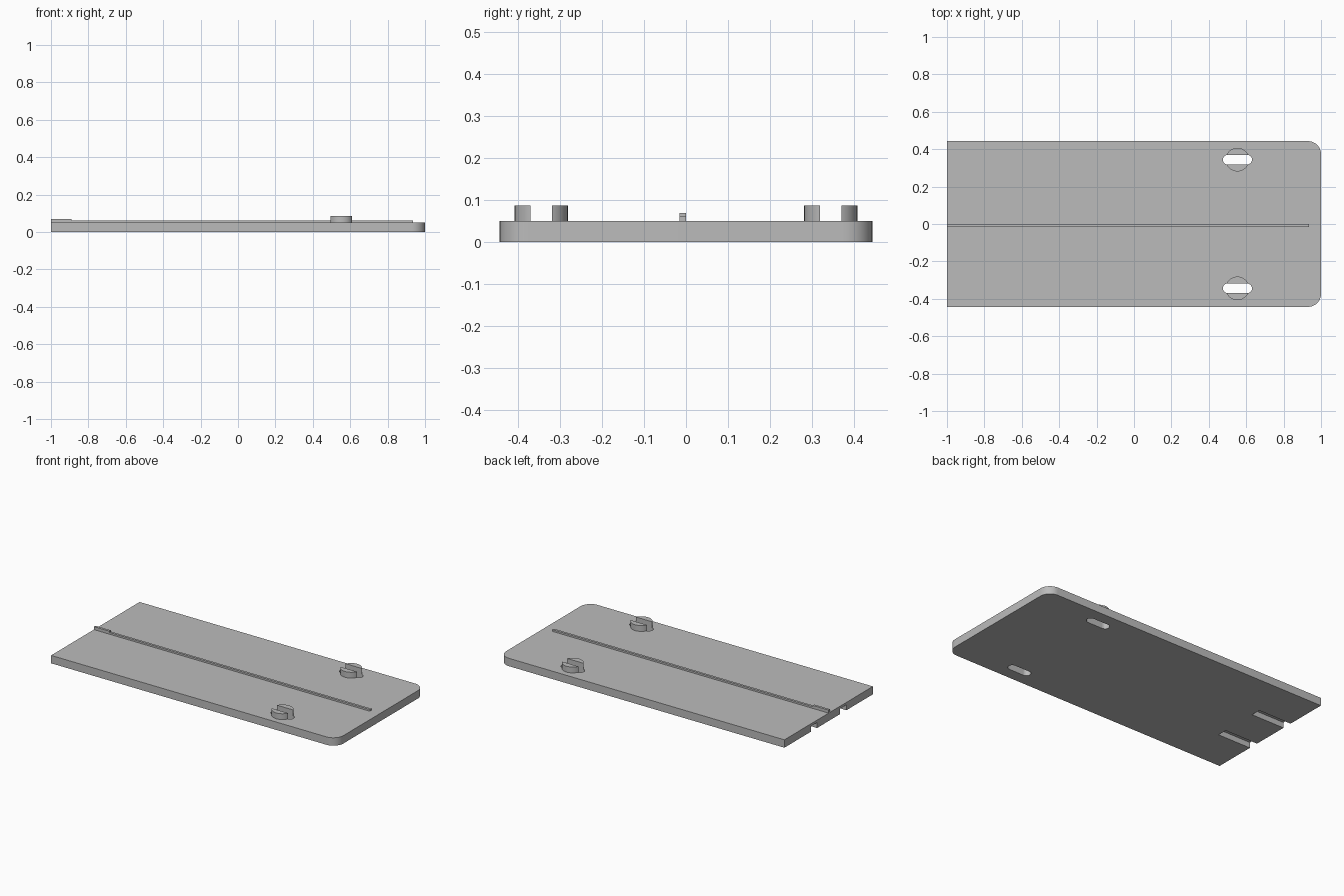
import bpy, bmesh, math

if "Cube" in bpy.data.objects:
    bpy.data.objects.remove(bpy.data.objects["Cube"], do_unlink=True)

grey = bpy.data.materials.new("plain_grey")
grey.use_nodes = True
COLOUR = (0.5, 0.5, 0.5, 1)
grey.diffuse_color = COLOUR
grey.node_tree.nodes["Principled BSDF"].inputs["Base Color"].default_value = COLOUR


def arc(cx, cy, r, start, end, n):
    """Points on an arc, angles in degrees."""
    angles = [math.radians(start + (end - start) * i / n) for i in range(n + 1)]
    return [(cx + r * math.cos(a), cy + r * math.sin(a)) for a in angles]


def prism(name, outline, z0, z1):
    """Extrude an anticlockwise outline from z0 up to z1."""
    bm = bmesh.new()
    base = bm.faces.new([bm.verts.new((x, y, z0)) for x, y in outline])
    top = bmesh.ops.extrude_face_region(bm, geom=[base])["geom"]
    bmesh.ops.translate(bm, vec=(0, 0, z1 - z0),
                        verts=[v for v in top if isinstance(v, bmesh.types.BMVert)])
    bmesh.ops.recalc_face_normals(bm, faces=bm.faces)
    mesh = bpy.data.meshes.new(name)
    bm.to_mesh(mesh)
    bm.free()
    mesh.materials.append(grey)
    obj = bpy.data.objects.new(name, mesh)
    bpy.context.collection.objects.link(obj)
    return obj


def box(name, x0, x1, y0, y1, z0, z1):
    return prism(name, [(x0, y0), (x1, y0), (x1, y1), (x0, y1)], z0, z1)


def cut(target, cutter):
    mod = target.modifiers.new("cut_" + cutter.name, "BOOLEAN")
    mod.operation = "DIFFERENCE"
    mod.solver = "EXACT"
    mod.object = cutter
    cutter.hide_render = True
    cutter.hide_viewport = True


def smooth(obj):
    bpy.ops.object.select_all(action="DESELECT")
    obj.select_set(True)
    bpy.context.view_layer.objects.active = obj
    bpy.ops.object.shade_smooth_by_angle(angle=math.radians(30))


HALF, THICK, R = 0.443, 0.05, 0.07
PEG_X, PEG_Y = 0.553, 0.344

# Base plate, rounded at one end
plate = prism("base_plate",
              [(-1, -HALF)] + arc(1 - R, R - HALF, R, -90, 0, 10)
              + arc(1 - R, HALF - R, R, 0, 90, 10) + [(-1, HALF)], 0, THICK)
smooth(plate)

for label, side in (("left", 1), ("right", -1)):
    y = side * PEG_Y
    # Round peg, split by a through slot with round ends
    peg = prism(label + "_peg", arc(PEG_X, y, 0.063, 0, 350, 35), THICK, 0.087)
    smooth(peg)
    slot = prism(label + "_slot_cutter",
                 arc(PEG_X + 0.052, y, 0.026, -90, 90, 10)
                 + arc(PEG_X - 0.052, y, 0.026, 90, 270, 10), -0.05, 0.15)
    cut(plate, slot)
    cut(peg, slot)
    # Blind groove under the square end
    yc = side * 0.147
    cut(plate, box(label + "_groove_cutter", -1.1, -0.77, yc - 0.031, yc + 0.031,
                   -0.05, 0.035))

# Centre ridge with a raised end
box("centre_ridge", -1, 0.935, -0.015, 0, THICK, 0.061)
box("ridge_step", -1, -0.89, -0.015, 0, 0.061, 0.069)
